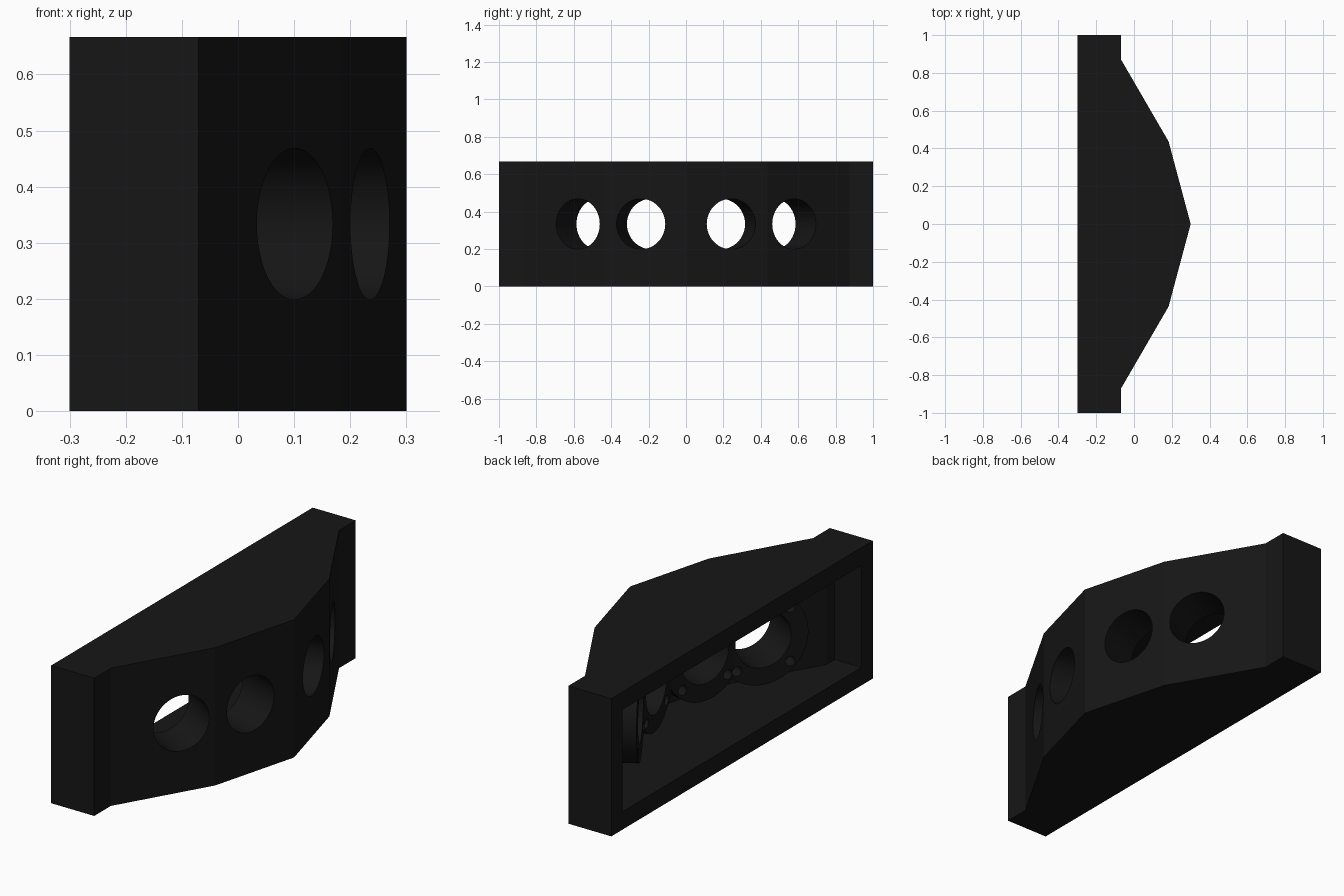
import bpy, bmesh, math
from mathutils import Vector, Matrix

if "Cube" in bpy.data.objects:
    bpy.data.objects.remove(bpy.data.objects["Cube"])

H, T = 0.667, 0.087            # housing height, wall thickness
ZC = H / 2
HOLE_R, RING_R, DEPTH = 0.135, 0.218, 0.215


def make(name, bm):
    bmesh.ops.recalc_face_normals(bm, faces=bm.faces)
    me = bpy.data.meshes.new(name)
    bm.to_mesh(me)
    bm.free()
    ob = bpy.data.objects.new(name, me)
    bpy.context.collection.objects.link(ob)
    return ob


def prism(name, half, z0, z1):
    """Extrude a top-view outline given for y < 0 and mirrored to y > 0."""
    pts = half + [(x, -y) for x, y in reversed(half) if y != 0]
    bm = bmesh.new()
    f = bm.faces.new([bm.verts.new((x, y, z0)) for x, y in pts])
    ext = bmesh.ops.extrude_face_region(bm, geom=[f])
    verts = [v for v in ext["geom"] if isinstance(v, bmesh.types.BMVert)]
    bmesh.ops.translate(bm, verts=verts, vec=(0, 0, z1 - z0))
    return make(name, bm)


def rod(name, start, end, r, seg=48):
    axis = end - start
    rot = axis.to_track_quat('Z', 'Y').to_matrix().to_4x4()
    bm = bmesh.new()
    bmesh.ops.create_cone(bm, cap_ends=True, segments=seg, radius1=r, radius2=r,
                          depth=axis.length,
                          matrix=Matrix.Translation((start + end) / 2) @ rot)
    return make(name, bm)


def combine(target, other, op):
    m = target.modifiers.new("bool", 'BOOLEAN')
    m.operation, m.solver, m.object = op, 'EXACT', other
    bpy.context.view_layer.objects.active = target
    bpy.ops.object.modifier_apply(modifier=m.name)
    bpy.data.objects.remove(other, do_unlink=True)


# Faceted housing with an open back
housing = prism("lamp_housing", [(-0.3, -1), (-0.07, -1), (-0.07, -0.873),
                                 (0.183, -0.437), (0.3, 0)], 0, H)
cavity = prism("cavity", [(-0.4, -1 + T), (-0.07 - T, -1 + T), (-0.07 - T, -0.85),
                          (0.11, -0.387), (0.3 - T * 1.035, 0)], T, H - T)
combine(housing, cavity, 'DIFFERENCE')

# Socket positions: centre on the facet and facet direction, mirrored in y
sockets = []
for x, y, dx, dy in [(0.235, -0.241, 0.117, 0.437), (0.10, -0.577, 0.253, 0.436)]:
    for s in (-1, 1):
        along = Vector((dx, -s * dy, 0)).normalized()
        inward = Vector((-dy, -s * dx, 0)).normalized()
        sockets.append((Vector((x, -s * y, ZC)), along, inward))

# Raised rings inside the housing
for c, along, inward in sockets:
    combine(housing, rod("ring", c + inward * 0.04, c + inward * DEPTH, RING_R), 'UNION')

# Round openings through wall and ring
for c, along, inward in sockets:
    combine(housing, rod("opening", c - inward * 0.06, c + inward * (DEPTH + 0.02), HOLE_R),
            'DIFFERENCE')

# Four screw holes in each ring
for c, along, inward in sockets:
    for k in range(4):
        a = math.radians(45 + 90 * k)
        p = c + along * math.cos(a) * 0.183 + Vector((0, 0, math.sin(a) * 0.183))
        combine(housing, rod("screw_hole", p + inward * 0.15, p + inward * (DEPTH + 0.01),
                             0.024, 16), 'DIFFERENCE')

# Near-black plastic
mat = bpy.data.materials.new("black_plastic")
mat.diffuse_color = (0.008, 0.008, 0.008, 1)
mat.use_nodes = True
mat.node_tree.nodes["Principled BSDF"].inputs["Base Color"].default_value = mat.diffuse_color
housing.data.materials.clear()
housing.data.materials.append(mat)

bpy.ops.object.select_all(action='DESELECT')
housing.select_set(True)
bpy.context.view_layer.objects.active = housing
bpy.ops.object.shade_smooth_by_angle(angle=math.radians(12))
